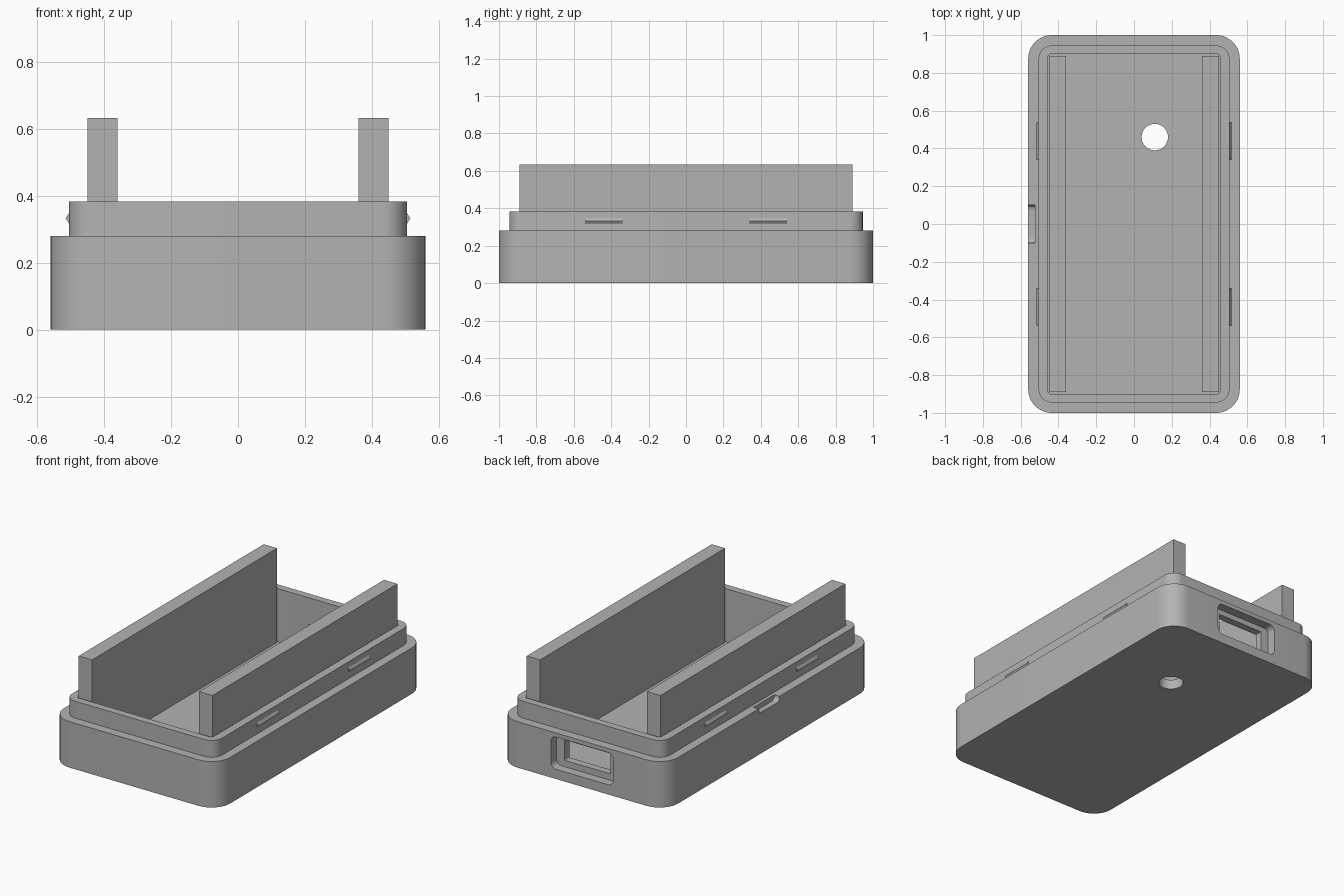
import bpy, bmesh
from math import sin, cos, pi, radians
from mathutils import Matrix

cube = bpy.data.objects.get("Cube")
if cube:
    bpy.data.objects.remove(cube, do_unlink=True)

# Single plastic colour
grey = bpy.data.materials.new("grey_plastic")
grey.use_nodes = True
colour = (0.45, 0.45, 0.45, 1)
grey.diffuse_color = colour
grey.node_tree.nodes["Principled BSDF"].inputs["Base Color"].default_value = colour


def prism(name, points, depth, matrix):
    """Extrude a 2D outline along local z, then place it with a matrix."""
    bm = bmesh.new()
    face = bm.faces.new([bm.verts.new((u, v, 0)) for u, v in points])
    ext = bmesh.ops.extrude_face_region(bm, geom=[face])
    tops = [g for g in ext["geom"] if isinstance(g, bmesh.types.BMVert)]
    bmesh.ops.translate(bm, verts=tops, vec=(0, 0, depth))
    bmesh.ops.transform(bm, matrix=matrix, verts=bm.verts)
    bmesh.ops.recalc_face_normals(bm, faces=bm.faces)
    mesh = bpy.data.meshes.new(name)
    bm.to_mesh(mesh)
    bm.free()
    mesh.materials.append(grey)
    obj = bpy.data.objects.new(name, mesh)
    bpy.context.collection.objects.link(obj)
    return obj


def rounded(hx, hy, r, steps=12):
    """Rectangle outline with rounded corners, given half sizes."""
    pts = []
    for k, (sx, sy) in enumerate([(1, 1), (-1, 1), (-1, -1), (1, -1)]):
        for i in range(steps + 1):
            a = (k + i / steps) * pi / 2
            pts.append((sx * (hx - r) + r * cos(a), sy * (hy - r) + r * sin(a)))
    return pts


def at(x, y, z):
    return Matrix.Translation((x, y, z))


def combine(target, tool, operation):
    """Apply a boolean and remove the tool."""
    mod = target.modifiers.new("cut", "BOOLEAN")
    mod.operation, mod.object, mod.solver = operation, tool, "EXACT"
    bpy.context.view_layer.objects.active = target
    bpy.ops.object.modifier_apply(modifier=mod.name)
    bpy.data.objects.remove(tool, do_unlink=True)


WALL, FLOOR, RIM, LIP = 0.455, 0.06, 0.28, 0.383
to_y = Matrix.Rotation(radians(90), 4, "X")   # local z points to -y
to_x = Matrix.Rotation(radians(90), 4, "Z") @ to_y   # local z points to +x

# Tray with stepped lip
tray = prism("tray", rounded(0.56, 1.0, 0.125), RIM, at(0, 0, 0))
lip = prism("lip", rounded(0.505, 0.945, 0.07), LIP - 0.2, at(0, 0, 0.2))
combine(tray, lip, "UNION")

cutters = [
    # Inner cavity
    prism("cavity", rounded(WALL, 0.9, 0.015, 4), 1, at(0, 0, FLOOR)),
    # Round hole in the floor
    prism("floor_hole", rounded(0.07, 0.07, 0.07), 0.4, at(0.11, 0.46, -0.2)),
    # Recessed port in the back wall
    prism("port_recess", rounded(0.21, 0.098, 0.035, 6), 0.2, at(0, 1.145, 0.157) @ to_y),
    prism("port_opening", rounded(0.155, 0.062, 0.006, 3), 0.3, at(0, 1.1, 0.16) @ to_y),
    # Finger notch in the rim
    prism("rim_notch", rounded(0.1, 0.08, 0.025, 6), 0.175, at(-0.7, 0, 0.33) @ to_x),
]
# The notch must not touch the lip, so it stops short of it
for cutter in cutters:
    combine(tray, cutter, "DIFFERENCE")

tray.select_set(True)
bpy.context.view_layer.objects.active = tray
bpy.ops.object.shade_smooth_by_angle(angle=radians(30))
tray.select_set(False)

# Tall side rails standing on the floor, and snap ridges on the lip
for side, sx in (("left", 1), ("right", -1)):
    prism(side + "_rail", rounded(0.045, 0.89, 0, 1)[::2], 0.633 - FLOOR,
          at(sx * 0.405, 0, FLOOR))
    for place, y in (("front", -0.44), ("back", 0.44)):
        diamond = [(0.013, 0), (0, 0.021), (-0.01, 0.021), (-0.01, -0.021), (0, -0.021)]
        prism(f"{side}_{place}_snap", [(sx * u, v) for u, v in diamond], 0.2,
              at(sx * 0.502, y + 0.1, 0.333) @ to_y)
